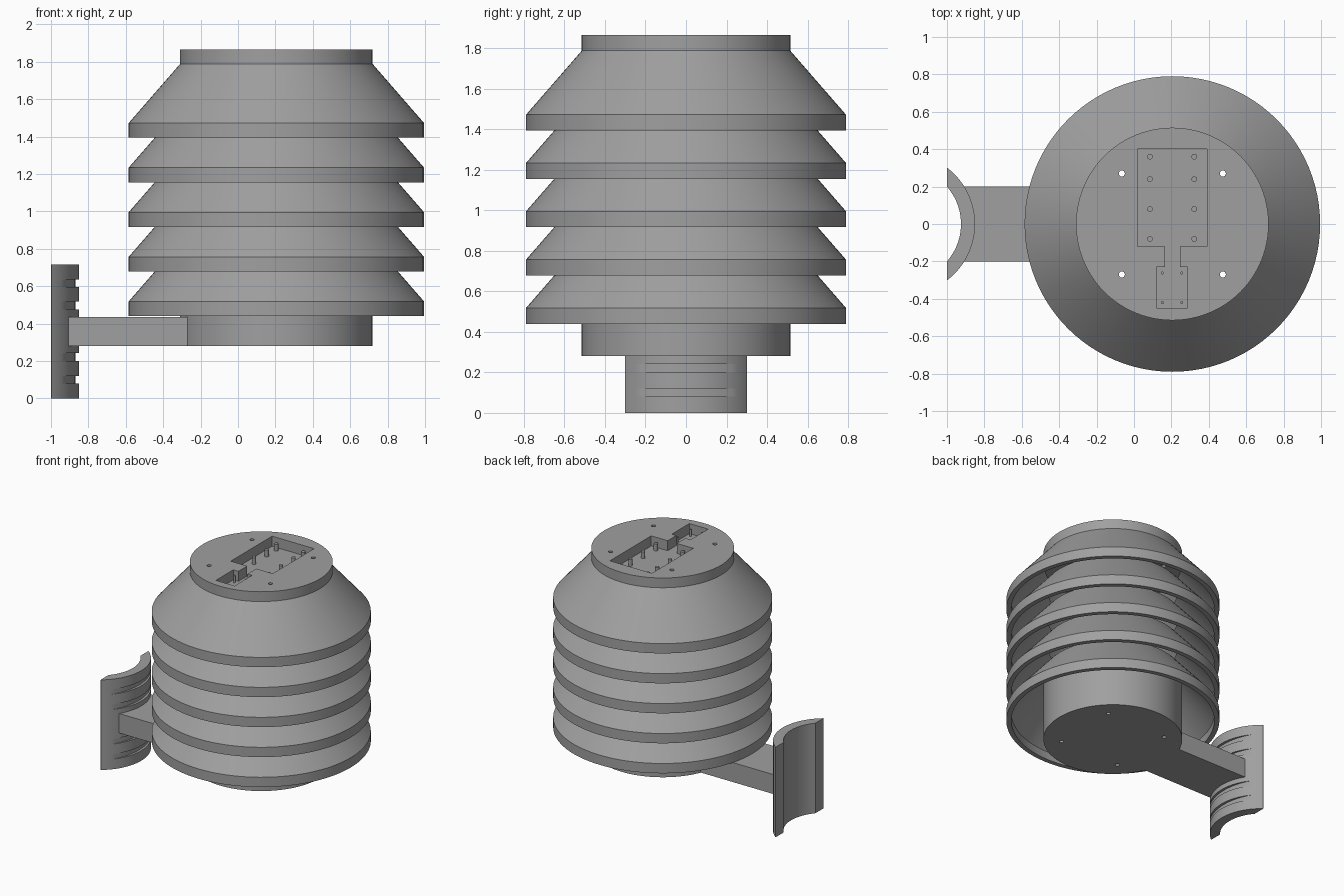
import bpy, bmesh, math

if "Cube" in bpy.data.objects:
    bpy.data.objects.remove(bpy.data.objects["Cube"])

CX = 0.205          # axis of the shade stack
SEG = 96

grey = bpy.data.materials.new("grey plastic")
grey.diffuse_color = (0.35, 0.35, 0.35, 1)
grey.use_nodes = True
grey.node_tree.nodes["Principled BSDF"].inputs["Base Color"].default_value = grey.diffuse_color


def finish(name, bm):
    bmesh.ops.recalc_face_normals(bm, faces=bm.faces)
    me = bpy.data.meshes.new(name)
    bm.to_mesh(me)
    bm.free()
    me.materials.append(grey)
    ob = bpy.data.objects.new(name, me)
    bpy.context.collection.objects.link(ob)
    return ob


def add_prism(bm, pts, z0, z1):
    """Extrude an outline of xy points between two heights."""
    low = [bm.verts.new((x, y, z0)) for x, y in pts]
    high = [bm.verts.new((x, y, z1)) for x, y in pts]
    bm.faces.new(low[::-1])
    bm.faces.new(high)
    n = len(pts)
    for i in range(n):
        j = (i + 1) % n
        bm.faces.new((low[i], low[j], high[j], high[i]))


def circle(x, y, r, n):
    return [(x + r * math.cos(2 * math.pi * i / n),
             y + r * math.sin(2 * math.pi * i / n)) for i in range(n)]


def rect(x0, x1, y0, y1):
    return [(x0, y0), (x1, y0), (x1, y1), (x0, y1)]


def prisms(name, outlines, z0, z1):
    bm = bmesh.new()
    for pts in outlines:
        add_prism(bm, pts, z0, z1)
    return finish(name, bm)


def lathe(name, profile, z):
    """Closed radius/height profile turned round the stack axis."""
    bm = bmesh.new()
    rings = [[bm.verts.new((x, y, z + h)) for x, y in circle(CX, 0, r, SEG)]
             for r, h in profile]
    for a, b in zip(rings, rings[1:] + rings[:1]):
        for i in range(SEG):
            j = (i + 1) % SEG
            bm.faces.new((a[i], a[j], b[j], b[i]))
    return finish(name, bm)


def cut(ob, cutter):
    m = ob.modifiers.new("cut", 'BOOLEAN')
    m.operation = 'DIFFERENCE'
    m.solver = 'EXACT'
    m.object = cutter
    cutter.hide_render = True
    cutter.hide_set(True)


def smooth(ob):
    bpy.ops.object.select_all(action='DESELECT')
    ob.select_set(True)
    bpy.context.view_layer.objects.active = ob
    bpy.ops.object.shade_smooth_by_angle(angle=math.radians(25))


# Five hollow louvre shades
shade = [(0.79, 0), (0.79, 0.078), (0.515, 0.394), (0.478, 0.38),
         (0.753, 0.064), (0.753, 0)]
shades = [lathe(f"louvre_shade_{i + 1}", shade, 0.44 + 0.2385 * i) for i in range(5)]

# Base drum and top plate
drum = prisms("base_drum", [circle(CX, 0, 0.515, SEG)], 0.28, 0.834)
plate = prisms("top_plate", [circle(CX, 0, 0.515, SEG)], 1.745, 1.866)

# Screw holes right through drum and plate
holes = prisms("screw_hole_cutter",
               [circle(CX + sx * 0.27, sy * 0.27, 0.016, 16)
                for sx in (-1, 1) for sy in (-1, 1)], 0.1, 2.0)

# Recess: large pocket, neck and small pocket as one outline
pocket = [(0.02, 0.40), (0.02, -0.12), (0.165, -0.12), (0.165, -0.23),
          (0.12, -0.23), (0.12, -0.45), (0.285, -0.45), (0.285, -0.23),
          (0.245, -0.23), (0.245, -0.12), (0.39, -0.12), (0.39, 0.40)]
recess = prisms("recess_cutter", [pocket[::-1]], 1.786, 2.0)
cut(drum, holes)
cut(plate, holes)
cut(plate, recess)

# Mounting pegs in the recess
large_pegs = prisms("large_pegs", [circle(x, y, 0.015, 16) for x in (0.085, 0.322)
                                   for y in (0.36, 0.24, 0.08, -0.08)], 1.78, 1.84)
small_pegs = prisms("small_pegs", [circle(x, y, 0.008, 12) for x in (0.152, 0.255)
                                   for y in (-0.262, -0.42)], 1.78, 1.84)

# Arm to the pole bracket
arm = prisms("bracket_arm", [rect(-0.91, 0.0, -0.2, 0.2)], 0.281, 0.436)


# Pole bracket: curved plate in slabs, with four strap grooves
def arc(cx, r, y):
    return cx + math.sqrt(r * r - y * y)


def bracket_outline(grooved):
    ys = [-0.3 + 0.6 * i / 48 for i in range(49)]
    pts = []
    for y in ys:
        x = arc(-1.228, 0.378, y)
        if grooved:
            x = min(x, arc(-1.34, 0.47, y))
        pts.append((x, y))
    pts += [(-1.0, 0.3)]
    inner = [0.2 - 0.4 * i / 32 for i in range(33)]
    pts += [(max(-1.0, arc(-1.228, 0.303, y)), y) for y in inner]
    return pts + [(-1.0, -0.3)]


bm = bmesh.new()
levels = [0, 0.08, 0.12, 0.2, 0.242, 0.475, 0.517, 0.597, 0.637, 0.717]
for i, (a, b) in enumerate(zip(levels, levels[1:])):
    add_prism(bm, bracket_outline(i % 2 == 1), a, b)
bracket = finish("pole_bracket", bm)

for ob in shades + [drum, plate, large_pegs, small_pegs, bracket]:
    smooth(ob)
